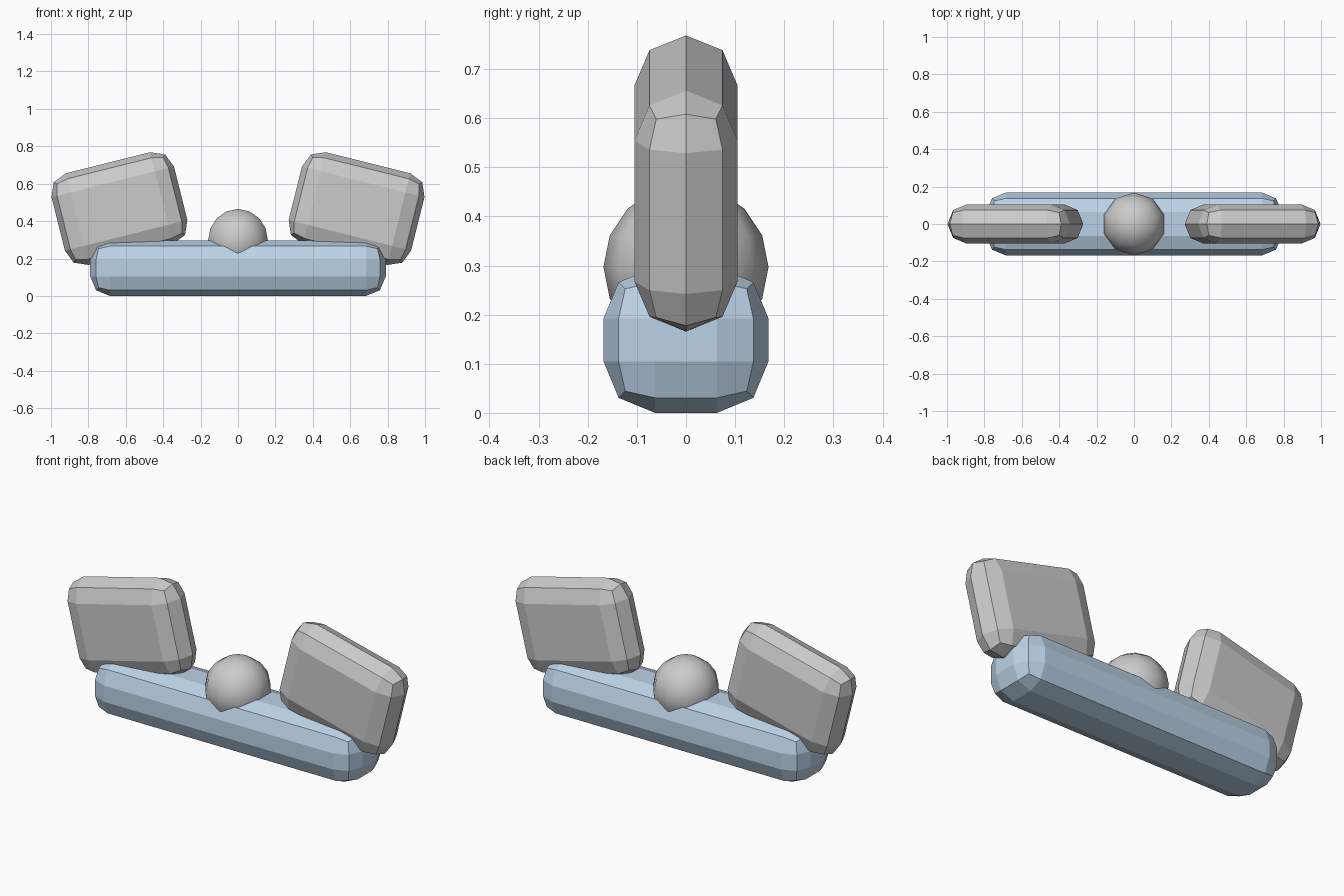
import bpy
import math

if "Cube" in bpy.data.objects:
    bpy.data.objects.remove(bpy.data.objects["Cube"])

BEVEL = 0.105


def rounded_box(name, size, location, tilt=0.0):
    """Box with a two-segment rounded bevel on every edge, flat shaded."""
    bpy.ops.mesh.primitive_cube_add(size=1, location=location)
    ob = bpy.context.object
    ob.name = name
    ob.scale = size
    bpy.ops.object.transform_apply(location=False, rotation=False, scale=True)
    ob.rotation_euler.y = tilt
    bevel = ob.modifiers.new("rounding", "BEVEL")
    bevel.width = BEVEL
    bevel.segments = 2
    bevel.limit_method = "NONE"
    return ob


# Long blue base bar
bar = rounded_box("base_bar", (1.58, 0.336, 0.297), (0, 0, 0.1485))
blue = bpy.data.materials.new("blue")
blue.diffuse_color = (0.50, 0.65, 0.80, 1)
blue.use_nodes = True
blue.node_tree.nodes["Principled BSDF"].inputs["Base Color"].default_value = blue.diffuse_color
bar.data.materials.append(blue)

# Two slabs leaning outward
for side, label in ((-1, "left"), (1, "right")):
    rounded_box(label + "_slab", (0.675, 0.2101, 0.505),
                (side * 0.634, 0, 0.467), side * math.radians(14))

# Low-poly smooth ball in the middle
bpy.ops.mesh.primitive_uv_sphere_add(segments=10, ring_count=8, radius=0.168,
                                     location=(0, 0, 0.297))
ball = bpy.context.object
ball.name = "centre_ball"
bpy.ops.object.shade_smooth()
